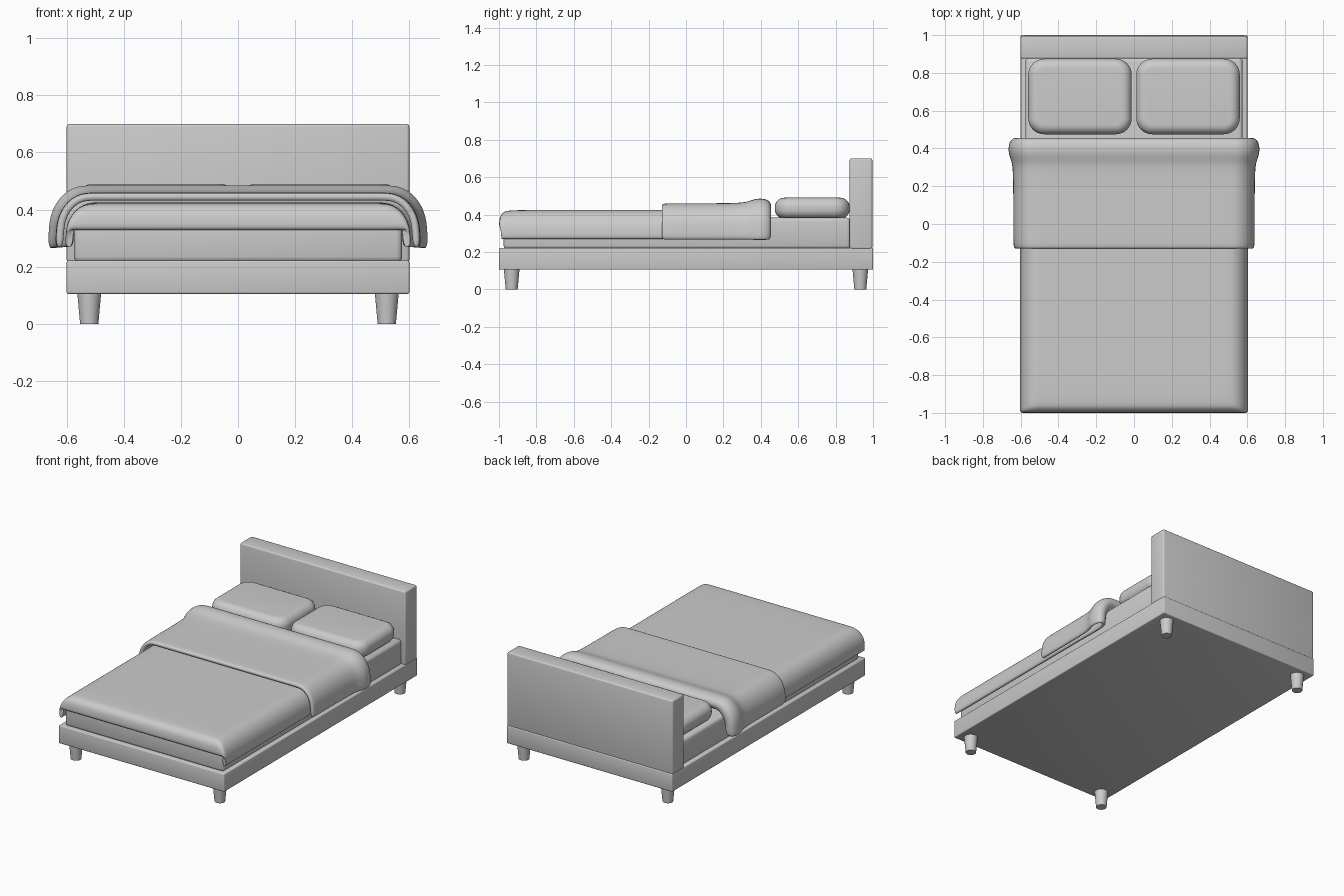
import bpy, bmesh, math

if "Cube" in bpy.data.objects:
    bpy.data.objects.remove(bpy.data.objects["Cube"])


def finish(obj, angle=40):
    bpy.ops.object.select_all(action='DESELECT')
    obj.select_set(True)
    bpy.context.view_layer.objects.active = obj
    bpy.ops.object.shade_smooth_by_angle(angle=math.radians(angle))


def make_object(name, bm):
    bmesh.ops.recalc_face_normals(bm, faces=bm.faces)
    mesh = bpy.data.meshes.new(name)
    bm.to_mesh(mesh)
    bm.free()
    obj = bpy.data.objects.new(name, mesh)
    bpy.context.collection.objects.link(obj)
    return obj


def rounded_box(name, lo, hi, edge, segments=3, corner=0.0):
    """Box from lo to hi; corner rounds the upright edges, edge rounds the rest."""
    bm = bmesh.new()
    bmesh.ops.create_cube(bm, size=1)
    for v in bm.verts:
        for i in range(3):
            v.co[i] = lo[i] if v.co[i] < 0 else hi[i]
    if corner:
        upright = [e for e in bm.edges if abs(e.verts[0].co.z - e.verts[1].co.z) > 1e-4]
        bmesh.ops.bevel(bm, geom=upright, offset=corner, segments=8, profile=0.5, affect='EDGES')
        edges = [e for e in bm.edges if abs(e.verts[0].co.z - e.verts[1].co.z) < 1e-4]
    else:
        edges = bm.edges[:]
    bmesh.ops.bevel(bm, geom=edges, offset=edge, segments=segments, profile=0.5, affect='EDGES')
    obj = make_object(name, bm)
    finish(obj)
    return obj


# Frame, headboard and mattress
rounded_box("bed_frame", (-0.6, -1, 0.105), (0.6, 1, 0.222), 0.006)
rounded_box("headboard", (-0.6, 0.875, 0.215), (0.6, 0.996, 0.70), 0.01)
rounded_box("mattress", (-0.575, -0.975, 0.215), (0.575, 0.88, 0.383), 0.02)

# Tapered legs
for sx, side in ((-1, "left"), (1, "right")):
    for sy, end in ((-1, "front"), (1, "back")):
        bm = bmesh.new()
        bmesh.ops.create_cone(bm, cap_ends=True, segments=32, radius1=0.032, radius2=0.042, depth=0.11)
        for v in bm.verts:
            v.co.x += sx * 0.521
            v.co.y += sy * 0.932
            v.co.z += 0.055
        finish(make_object(f"{end}_{side}_leg", bm))

# Pillows
for sx, side in ((-1, "left"), (1, "right")):
    x0, x1 = sorted((sx * 0.012, sx * 0.56))
    rounded_box(f"{side}_pillow", (x0, 0.475, 0.378), (x1, 0.875, 0.49), 0.05, 8, corner=0.085)


def arch(d):
    """Cross-section draped over the mattress, pushed outwards by d."""
    w, top, bottom = 0.59 + d, 0.412 + d, 0.268 - 0.1 * d
    rx, rz = 0.085 + 0.5 * d, 0.10 + 0.7 * d
    half = [(0.15, top), (0.35, top), (0.46, top)]
    for i in range(7):
        a = math.pi / 2 * (1 - i / 6)
        half.append((w - rx + rx * math.cos(a), top - rz + rz * math.sin(a)))
    half.append((w + 0.003, bottom))
    return [(-x, z) for x, z in reversed(half)] + [(0, top)] + half


# Blanket: foot drape, flat run, loop at the head and folded-back layer
rows = [(-0.987, 0, 0.328), (-0.986, 0, 0.36), (-0.982, 0, 0.388), (-0.967, 0, 0.405)]
rows += [(y, d, 1) for y, d in (
    (-0.94, 0), (-0.6, 0), (-0.2, 0), (0.2, 0), (0.36, -0.004), (0.41, 0), (0.437, 0.015),
    (0.446, 0.034), (0.438, 0.053), (0.41, 0.061), (0.375, 0.06), (0.335, 0.045),
    (0.29, 0.036), (0.1, 0.035), (-0.07, 0.035), (-0.11, 0.034), (-0.13, 0.03))]
bm = bmesh.new()
grid = [[bm.verts.new((x, y, min(z, cap))) for x, z in arch(d)] for y, d, cap in rows]
for a, b in zip(grid, grid[1:]):
    for i in range(len(a) - 1):
        bm.faces.new((a[i], a[i + 1], b[i + 1], b[i]))
blanket = make_object("blanket", bm)
solid = blanket.modifiers.new("thickness", 'SOLIDIFY')
solid.thickness, solid.offset = 0.026, 0
smooth = blanket.modifiers.new("smooth", 'SUBSURF')
smooth.levels = smooth.render_levels = 2
finish(blanket, 80)
